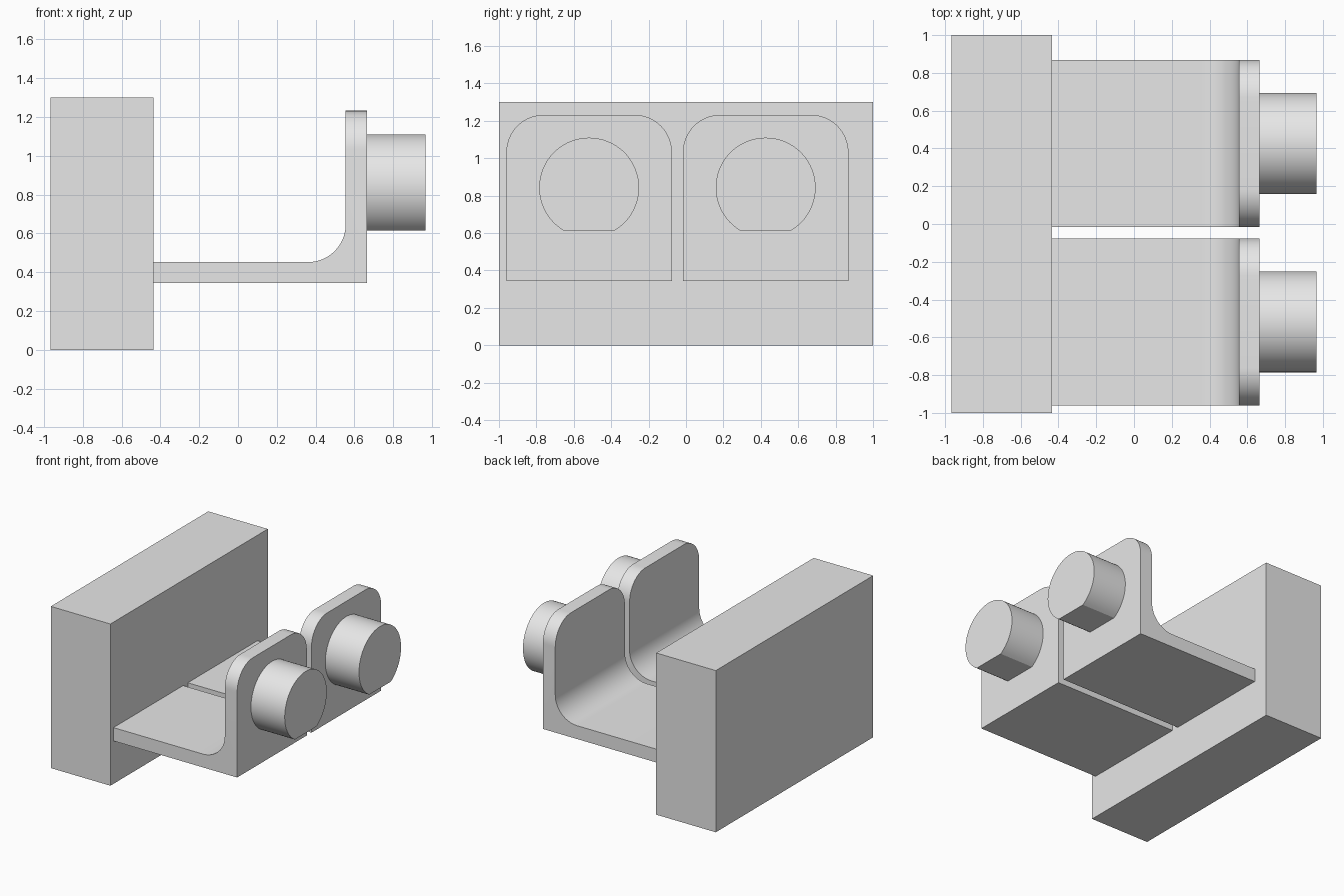
import bpy, bmesh, math
from mathutils import Vector

if "Cube" in bpy.data.objects:
    bpy.data.objects.remove(bpy.data.objects["Cube"])

grey = bpy.data.materials.new("light grey")
grey.diffuse_color = (0.8, 0.8, 0.8, 1)
grey.use_nodes = True
grey.node_tree.nodes["Principled BSDF"].inputs["Base Color"].default_value = grey.diffuse_color


def arc(cx, cy, r, a0, a1, n):
    """Points on an arc, angles in degrees."""
    angles = [math.radians(a0 + (a1 - a0) * i / n) for i in range(n + 1)]
    return [(cx + r * math.cos(a), cy + r * math.sin(a)) for a in angles]


def extrude(name, points, direction, round_edges=None, radius=0.0):
    """Solid from a closed 3D outline; optionally round the chosen edges."""
    bm = bmesh.new()
    base = bm.faces.new([bm.verts.new(p) for p in points])
    out = bmesh.ops.extrude_face_region(bm, geom=[base], use_keep_orig=True)
    moved = [g for g in out["geom"] if isinstance(g, bmesh.types.BMVert)]
    bmesh.ops.translate(bm, verts=moved, vec=Vector(direction))
    if round_edges:
        edges = [e for e in bm.edges if round_edges(e)]
        bmesh.ops.bevel(bm, geom=edges, offset=radius, segments=16,
                        profile=0.5, affect='EDGES')
    bmesh.ops.recalc_face_normals(bm, faces=bm.faces)
    mesh = bpy.data.meshes.new(name)
    bm.to_mesh(mesh)
    bm.free()
    mesh.materials.append(grey)
    obj = bpy.data.objects.new(name, mesh)
    bpy.context.collection.objects.link(obj)
    bpy.ops.object.select_all(action='DESELECT')
    obj.select_set(True)
    bpy.context.view_layer.objects.active = obj
    bpy.ops.object.shade_smooth_by_angle(angle=math.radians(30))
    return obj


# Back block
X0, X1 = -0.965, -0.435
extrude("back_block", [(X0, -1, 0), (X1, -1, 0), (X1, -1, 1.3), (X0, -1, 1.3)],
        (0, 2, 0))

# L-shaped bracket profile with an inside fillet
WIDTH, FACE, INNER = 0.885, 0.665, 0.555
BOTTOM, FLOOR, TOP = 0.345, 0.452, 1.232
FILLET = 0.195
profile = [(X1, BOTTOM), (FACE, BOTTOM), (FACE, TOP), (INNER, TOP)]
profile += arc(INNER - FILLET, FLOOR + FILLET, FILLET, 0, -90, 16)
profile.append((X1, FLOOR))


def top_corner(e):
    a, b = (v.co for v in e.verts)
    return min(a.z, b.z) > TOP - 1e-4 and abs(a.y - b.y) < 1e-4


# Pin outline: circle with a flat underside
PIN_R, PIN_Z, FLAT_Z = 0.267, 0.843, 0.614
cut = math.degrees(math.asin((FLAT_Z - PIN_Z) / PIN_R))
pin = arc(0, PIN_Z, PIN_R, cut, 180 - cut, 56)

for side, yc in (("front", -0.518), ("rear", 0.426)):
    extrude(side + "_bracket", [(x, yc - WIDTH / 2, z) for x, z in profile],
            (0, WIDTH, 0), top_corner, 0.2)
    extrude(side + "_pin", [(FACE, yc + y, z) for y, z in pin],
            (0.965 - FACE, 0, 0))
